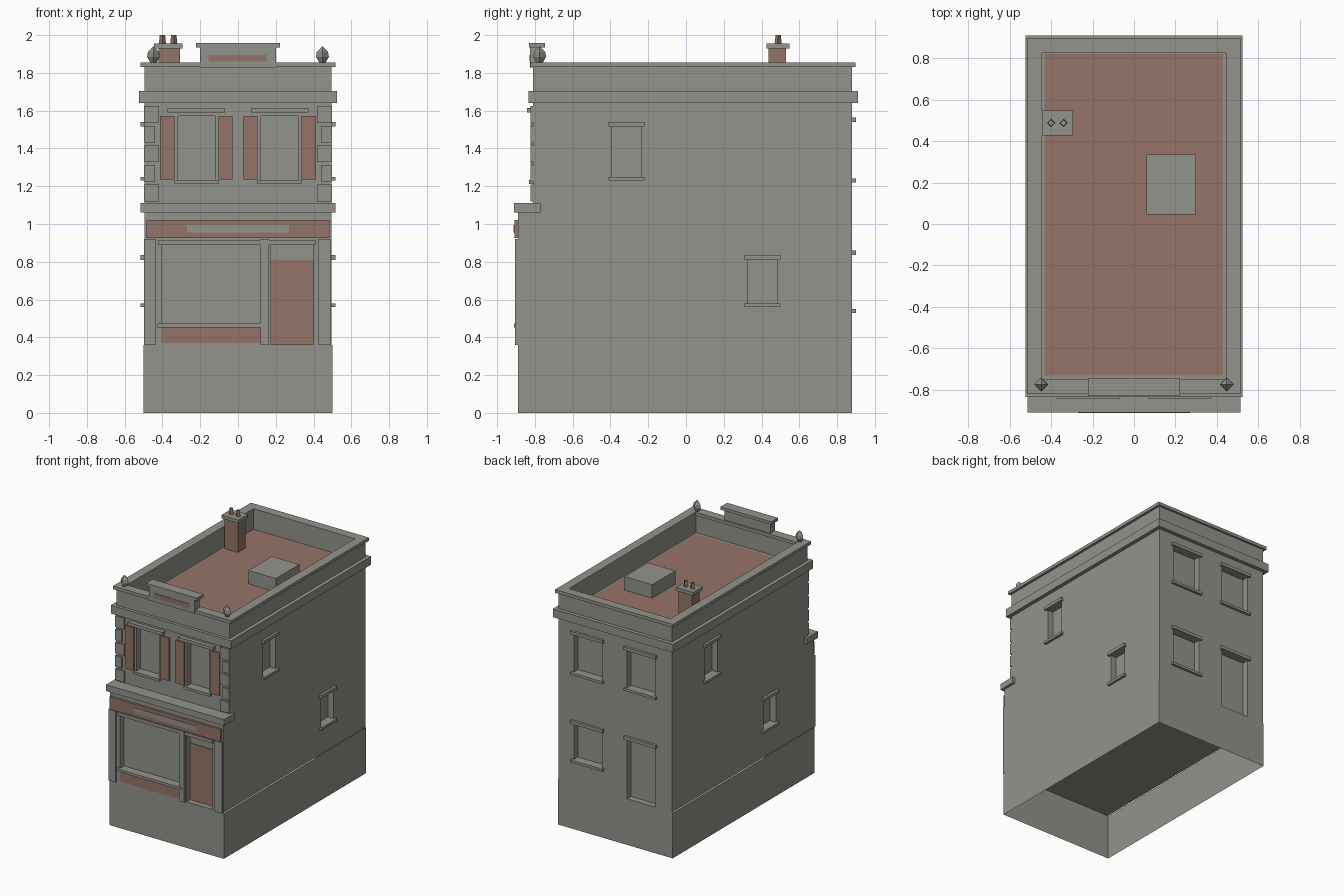
import bpy
import bmesh
from mathutils import Matrix, Vector

default_cube = bpy.data.objects.get("Cube")
if default_cube:
    bpy.data.objects.remove(default_cube, do_unlink=True)


def make_material(name, colour):
    material = bpy.data.materials.new(name)
    material.use_nodes = True
    material.diffuse_color = colour
    material.node_tree.nodes["Principled BSDF"].inputs["Base Color"].default_value = colour
    return material


STONE = make_material("warm grey stone", (0.29, 0.295, 0.26, 1))
BRICK = make_material("dusty red", (0.30, 0.175, 0.14, 1))


def finish(name, bm, material):
    bmesh.ops.recalc_face_normals(bm, faces=bm.faces)
    mesh = bpy.data.meshes.new(name)
    bm.to_mesh(mesh)
    bm.free()
    mesh.materials.append(material)
    obj = bpy.data.objects.new(name, mesh)
    bpy.context.collection.objects.link(obj)
    return obj


def add_box(bm, xs, ys, zs):
    spans = [(min(s), max(s)) for s in (xs, ys, zs)]
    size = [high - low for low, high in spans]
    centre = Vector([(high + low) / 2 for low, high in spans])
    matrix = Matrix.Translation(centre) @ Matrix.Diagonal((*size, 1))
    return bmesh.ops.create_cube(bm, size=1, matrix=matrix)["verts"]


def box(name, xs, ys, zs, material=STONE):
    bm = bmesh.new()
    add_box(bm, xs, ys, zs)
    return finish(name, bm, material)


def turned(name, x, y, profile, material, sides=4):
    """Stack rings of (radius, height) into a faceted turned shape."""
    bm = bmesh.new()
    for (r0, z0), (r1, z1) in zip(profile, profile[1:]):
        bmesh.ops.create_cone(bm, segments=sides, radius1=r0, radius2=r1, depth=z1 - z0,
                              matrix=Matrix.Translation((x, y, (z0 + z1) / 2)))
    bmesh.ops.remove_doubles(bm, verts=bm.verts, dist=0.0005)
    return finish(name, bm, material)


# Main dimensions
SIDE, FRONT, SHOP, BACK = 0.495, -0.81, -0.89, 0.88
PLINTH, LEDGE, ROOF = 0.36, 1.06, 1.69

# Walls: stepped side profile pulled across the width
bm = bmesh.new()
outline = [(SHOP, PLINTH), (BACK, PLINTH), (BACK, ROOF), (FRONT, ROOF), (FRONT, LEDGE), (SHOP, LEDGE)]
profile = bm.faces.new([bm.verts.new((-SIDE, y, z)) for y, z in outline])
pulled = bmesh.ops.extrude_face_region(bm, geom=[profile])["geom"]
bmesh.ops.translate(bm, vec=(2 * SIDE, 0, 0), verts=[v for v in pulled if isinstance(v, bmesh.types.BMVert)])
walls = finish("walls", bm, STONE)

# Hollow plinth, open at the bottom
bm = bmesh.new()
add_box(bm, (-0.5, 0.5), (SHOP, BACK), (0, PLINTH))
ends = [f for f in bm.faces if abs(f.normal.z) > 0.5]
bmesh.ops.delete(bm, geom=ends, context="FACES")
finish("plinth", bm, STONE)

# Openings: each wall is (axis of outward direction, sign, wall position)
WALLS = {"front": (1, -1, FRONT), "shop": (1, -1, SHOP), "back": (1, 1, BACK),
         "left": (0, 1, SIDE), "right": (0, -1, -SIDE)}
cutters = bmesh.new()


def on_wall(wall, along, out):
    """Return x and y spans for a run along a wall and a range of outward offsets."""
    axis, sign, position = WALLS[wall]
    depth = [position + sign * o for o in out]
    return (depth, along) if axis == 0 else (along, depth)


def cut(wall, along, zs, depth):
    add_box(cutters, *on_wall(wall, along, (-depth, 0.02)), zs)


def trim(name, wall, along, zs, out, material=STONE):
    return box(name, *on_wall(wall, along, (-0.005, out)), zs, material)


def window(wall, centre, half, zs, out=0.02, gap=0, sill=True):
    low, high = zs
    cut(wall, (centre - half, centre + half), zs, 0.05)
    lintel_half = half + 0.018 + gap
    trim(wall + "_lintel", wall, (centre - lintel_half, centre + lintel_half),
         (high + gap / 2, high + gap / 2 + 0.025), out)
    if sill:
        trim(wall + "_sill", wall, (centre - half - 0.018, centre + half + 0.018),
             (low - 0.02, low), 0.02)


# Side windows, staggered differently on each side
UPPER, LOWER = (1.25, 1.515), (0.58, 0.81)
for wall, upper_y, lower_y in (("left", -0.315, 0.405), ("right", 0.39, -0.335)):
    window(wall, upper_y, 0.078, UPPER)
    window(wall, lower_y, 0.078, LOWER)

# Back windows and back door
for x in (0.24, -0.225):
    window("back", x, 0.122, (1.24, 1.54))
window("back", 0.24, 0.122, (0.55, 0.835))
window("back", -0.225, 0.122, (PLINTH + 0.003, 0.835), sill=False)

# Upper front windows with shutters
for x in (-0.22, 0.22):
    window("front", x, 0.098, (1.232, 1.572), out=0.033, gap=0.036)
    for side in (-1, 1):
        inner, outer = x + side * 0.117, x + side * 0.192
        trim("shutter", "front", (inner, outer), (1.235, 1.572), 0.012, BRICK)

# Corner blocks, alternately wide and narrow
for row in range(5):
    low = 1.12 + row * 0.104
    width = 0.055 if row % 2 else 0.078
    for side in (-1, 1):
        trim("corner_block", "front", (side * (SIDE + 0.003), side * (SIDE - width)),
             (low, low + 0.088), 0.012)

# Shopfront
cut("shop", (-0.405, 0.12), (0.472, 0.89), 0.05)
cut("shop", (0.175, 0.4), (PLINTH + 0.003, 0.89), 0.05)
door_y = SHOP + 0.05
box("shop_door", (0.175, 0.4), (door_y - 0.006, door_y + 0.01), (PLINTH + 0.003, 0.81), BRICK)
trim("stall_panel", "shop", (-0.405, 0.12), (0.37, 0.452), 0.004, BRICK)
trim("shop_sill", "shop", (-0.425, 0.14), (0.453, 0.473), 0.02)
trim("shop_window_header", "shop", (-0.42, 0.13), (0.89, 0.915), 0.012)
trim("shop_door_header", "shop", (0.165, 0.41), (0.89, 0.915), 0.012)
for start, end in ((-0.497, -0.435), (0.12, 0.165), (0.427, 0.493)):
    trim("pilaster", "shop", (start, end), (PLINTH, 0.92), 0.016)
trim("fascia", "shop", (-0.485, 0.485), (0.925, 1.022), 0.018, BRICK)
trim("fascia_plate", "shop", (-0.27, 0.27), (0.955, 0.995), 0.022)
box("shop_cornice", (-0.515, 0.515), (-0.91, -0.77), (LEDGE, 1.11))

# Cut all openings out of the walls
cutter = finish("opening_cutter", cutters, STONE)
cutter.hide_render = True
boolean = walls.modifiers.new("openings", "BOOLEAN")
boolean.object = cutter
boolean.operation = "DIFFERENCE"
boolean.solver = "EXACT"
bpy.context.view_layer.objects.active = walls
bpy.ops.object.modifier_apply(modifier=boolean.name)
bpy.data.objects.remove(cutter, do_unlink=True)


def ring(name, half, front, back, inset, zs):
    """Rectangular frame around the roof, hollow in the middle."""
    low, high = zs
    bm = bmesh.new()
    loops = []
    for shrink, z in ((0, low), (0, high), (inset, high), (inset, low)):
        x, y0, y1 = half - shrink, front + shrink, back - shrink
        loops.append([bm.verts.new((cx, cy, z)) for cx, cy in ((-x, y0), (x, y0), (x, y1), (-x, y1))])
    for a, b in zip(loops, loops[1:] + loops[:1]):
        for i in range(4):
            j = (i + 1) % 4
            bm.faces.new((a[i], a[j], b[j], b[i]))
    return finish(name, bm, STONE)


# Cornice, parapet and roof
ring("main_cornice", 0.525, -0.835, 0.91, 0.06, (1.64, 1.705))
ring("parapet", SIDE, FRONT, BACK, 0.05, (ROOF - 0.01, 1.835))
ring("parapet_cap", 0.515, -0.822, 0.897, 0.072, (1.83, 1.855))
box("roof_surface", (-0.433, 0.43), (-0.732, 0.82), (ROOF - 0.005, ROOF + 0.004), BRICK)
box("roof_hatch", (0.06, 0.3), (0.045, 0.335), (ROOF, 1.8))

# Raised name panel over the front
box("raised_panel", (-0.2, 0.2), (-0.825, -0.765), (1.828, 1.937))
box("raised_panel_cap", (-0.222, 0.222), (-0.83, -0.747), (1.935, 1.958))
box("raised_panel_stripe", (-0.155, 0.152), (-0.829, -0.82), (1.86, 1.895), BRICK)

# Corner finials
for x in (-0.447, 0.447):
    turned("finial", x, -0.775, [(0.016, 1.853), (0.034, 1.885), (0.03, 1.91), (0, 1.942)], STONE)

# Chimney with two pots
box("chimney", (-0.422, -0.307), (0.437, 0.53), (ROOF, 1.935), BRICK)
box("chimney_cap", (-0.445, -0.295), (0.427, 0.547), (1.93, 1.955))
for x in (-0.4, -0.34):
    turned("chimney_pot", x, 0.488, [(0.019, 1.953), (0.014, 2.0)], BRICK)
